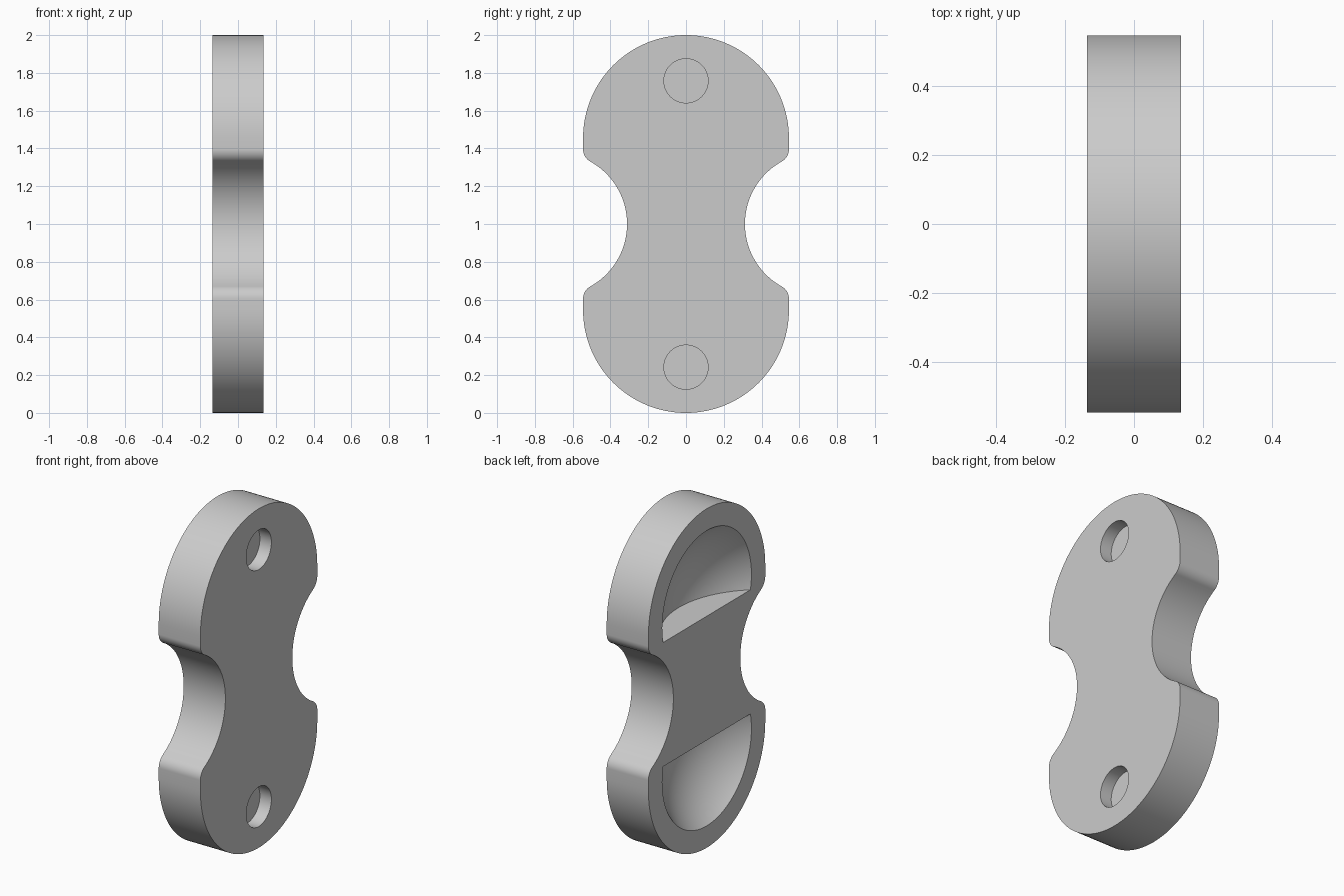
import bpy, bmesh
from math import sin, cos, pi, atan2, sqrt
from mathutils import Matrix

cube = bpy.data.objects.get("Cube")
if cube:
    bpy.data.objects.remove(cube, do_unlink=True)

HALF_T = 0.136              # half thickness
LOBE_R, LOBE_Z = 0.545, 0.455   # end lobes, measured from the middle
WAIST_Y, WAIST_R = 0.69, 0.378  # side notches
FILLET = 0.075
POCKET_R, POCKET_RIM = 0.545, 0.416
POCKET_FLOOR = 0.366
HOLE_R, HOLE_Z, HOLE_DEPTH = 0.117, 0.758, 0.075

grey = bpy.data.materials.new("plain grey")
grey.use_nodes = True
grey.diffuse_color = (0.6, 0.6, 0.6, 1)
grey.node_tree.nodes["Principled BSDF"].inputs["Base Color"].default_value = (0.6, 0.6, 0.6, 1)


def make_object(name, bm):
    bmesh.ops.recalc_face_normals(bm, faces=bm.faces)
    mesh = bpy.data.meshes.new(name)
    bm.to_mesh(mesh)
    bm.free()
    mesh.materials.append(grey)
    obj = bpy.data.objects.new(name, mesh)
    bpy.context.collection.objects.link(obj)
    return obj


def arc(cy, cz, r, start, end, steps):
    angles = [start + (end - start) * i / steps for i in range(steps + 1)]
    return [(cy + r * cos(a), cz + r * sin(a)) for a in angles]


# Quarter outline: notch, rounded corner, then lobe up to the top
fy = LOBE_R - FILLET
fz = sqrt((WAIST_R + FILLET) ** 2 - (WAIST_Y - fy) ** 2)
lean = atan2(fz, fy - WAIST_Y)
quarter = arc(WAIST_Y, 0, WAIST_R, pi, lean, 20)
quarter += arc(fy, fz, FILLET, lean - pi, 0, 12)[1:]
quarter += arc(0, LOBE_Z, LOBE_R, 0, pi / 2, 32)

# Mirror the quarter into the whole outline
upper = quarter + [(-y, z) for y, z in reversed(quarter[:-1])]
outline = upper + [(y, -z) for y, z in reversed(upper[1:-1])]

# Plate body
bm = bmesh.new()
face = bm.faces.new([bm.verts.new((-HALF_T, y, z + 1)) for y, z in outline])
side = bmesh.ops.extrude_face_region(bm, geom=[face])["geom"]
bmesh.ops.translate(bm, vec=(2 * HALF_T, 0, 0),
                    verts=[v for v in side if isinstance(v, bmesh.types.BMVert)])
plate = make_object("plate", bm)

cutters = []
for sign in (1, -1):
    # Domed pocket with one flat wall
    bm = bmesh.new()
    bmesh.ops.create_uvsphere(bm, u_segments=96, v_segments=64, radius=POCKET_R,
                              matrix=Matrix.Rotation(pi / 2, 4, "Y"))
    centre_x = -HALF_T - sqrt(POCKET_R ** 2 - POCKET_RIM ** 2)
    bmesh.ops.translate(bm, vec=(centre_x, 0, 1 + sign * LOBE_Z), verts=bm.verts)
    cut = bmesh.ops.bisect_plane(bm, geom=bm.verts[:] + bm.edges[:] + bm.faces[:],
                                 plane_co=(0, 0, 1 + sign * POCKET_FLOOR),
                                 plane_no=(0, 0, -sign), clear_outer=True)
    rim = [e for e in cut["geom_cut"] if isinstance(e, bmesh.types.BMEdge)]
    bmesh.ops.contextual_create(bm, geom=rim)
    cutters.append(make_object("pocket_cutter", bm))

    # Blind round hole
    bm = bmesh.new()
    bmesh.ops.create_cone(bm, cap_ends=True, segments=64, radius1=HOLE_R,
                          radius2=HOLE_R, depth=2 * HOLE_DEPTH,
                          matrix=Matrix.Translation((HALF_T, 0, 1 + sign * HOLE_Z))
                          @ Matrix.Rotation(pi / 2, 4, "Y"))
    cutters.append(make_object("hole_cutter", bm))

# Cut the pockets and holes, then discard the cutters
bpy.ops.object.select_all(action="DESELECT")
plate.select_set(True)
bpy.context.view_layer.objects.active = plate
for cutter in cutters:
    cutter.hide_render = True
    mod = plate.modifiers.new("cut", "BOOLEAN")
    mod.operation = "DIFFERENCE"
    mod.solver = "EXACT"
    mod.object = cutter
    bpy.ops.object.modifier_apply(modifier=mod.name)
    bpy.data.objects.remove(cutter, do_unlink=True)

bpy.ops.object.shade_smooth_by_angle(angle=pi / 6)
